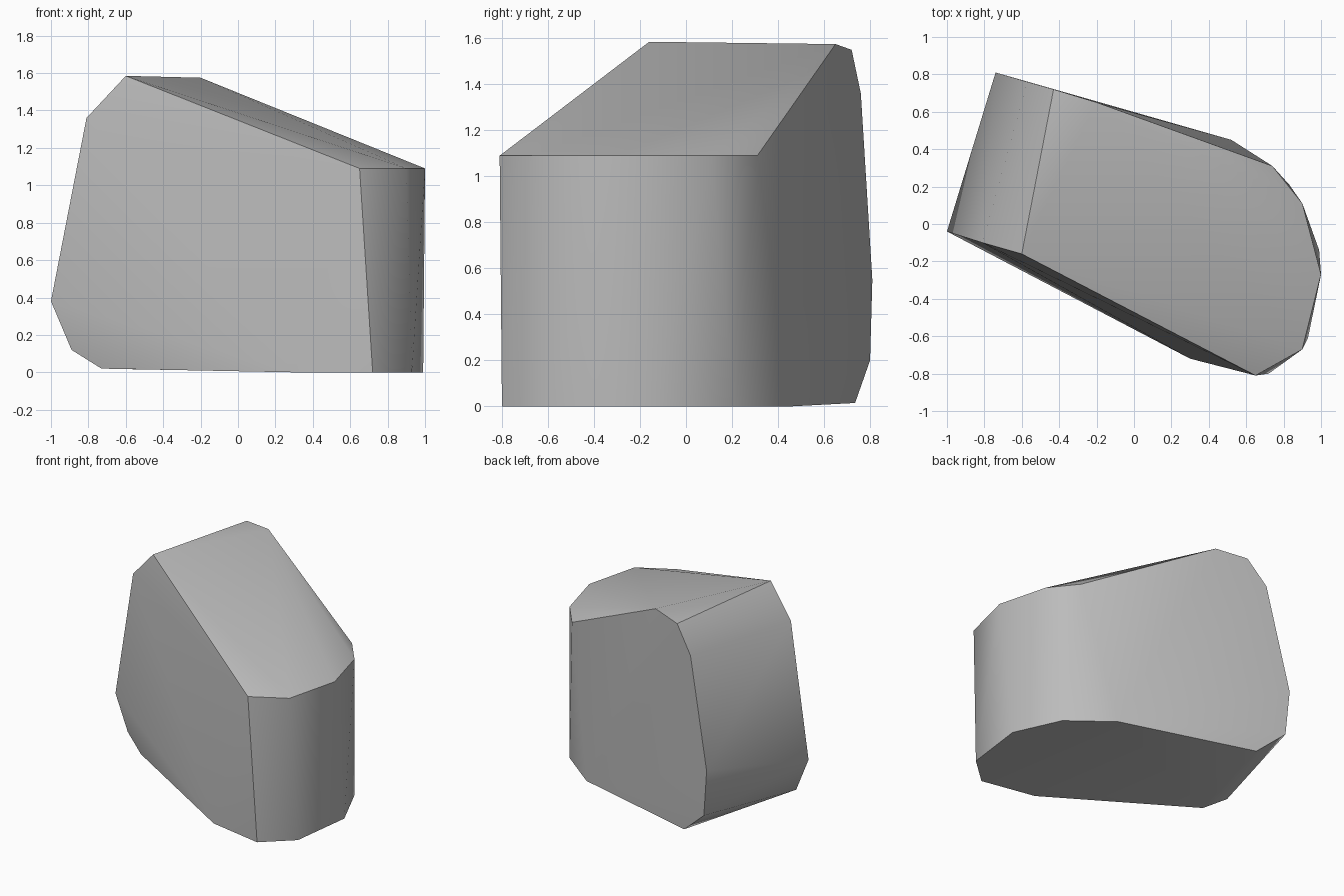
import bpy
import bmesh
from math import radians

cube = bpy.data.objects.get("Cube")
if cube:
    bpy.data.objects.remove(cube, do_unlink=True)

# Stone colour
stone = bpy.data.materials.new("stone grey")
stone.use_nodes = True
grey = (0.5, 0.5, 0.5, 1)
stone.diffuse_color = grey
stone.node_tree.nodes["Principled BSDF"].inputs["Base Color"].default_value = grey

# Corners of the broad front and back facets
front = [(-1, -.04, .38), (-.81, -.1, 1.36), (-.6, -.16, 1.585),
         (-.89, -.05, .12), (-.73, -.12, .02), (.3, -.72, 0)]
back = [(-.74, .81, .55), (-.57, .76, 1.36), (-.43, .72, 1.55),
        (-.2, .65, 1.575), (-.71, .8, .2), (-.5, .735, .015)]

# Outlines of the blunt end, at its rim and at its foot
rim = [(.65, -.81), (.9, -.67), (1, -.27), (.9, .11), (.74, .31)]
foot = [(.72, -.8), (.93, -.61), (.99, -.14), (.83, .21), (.52, .45)]
corners = front + back + [(x, y, 1.09) for x, y in rim] + [(x, y, 0) for x, y in foot]

# Chipped boulder wrapped around its corners
bm = bmesh.new()
for co in corners:
    bm.verts.new(co)
bmesh.ops.convex_hull(bm, input=bm.verts[:])
bmesh.ops.delete(bm, geom=[v for v in bm.verts if not v.link_faces], context='VERTS')
bmesh.ops.dissolve_limit(bm, angle_limit=radians(1), verts=bm.verts[:], edges=bm.edges[:])
bmesh.ops.recalc_face_normals(bm, faces=bm.faces[:])
mesh = bpy.data.meshes.new("boulder")
bm.to_mesh(mesh)
bm.free()
mesh.materials.append(stone)

boulder = bpy.data.objects.new("boulder", mesh)
bpy.context.collection.objects.link(boulder)
bpy.ops.object.select_all(action='DESELECT')
boulder.select_set(True)
bpy.context.view_layer.objects.active = boulder
bpy.ops.object.shade_smooth_by_angle(angle=radians(40))
